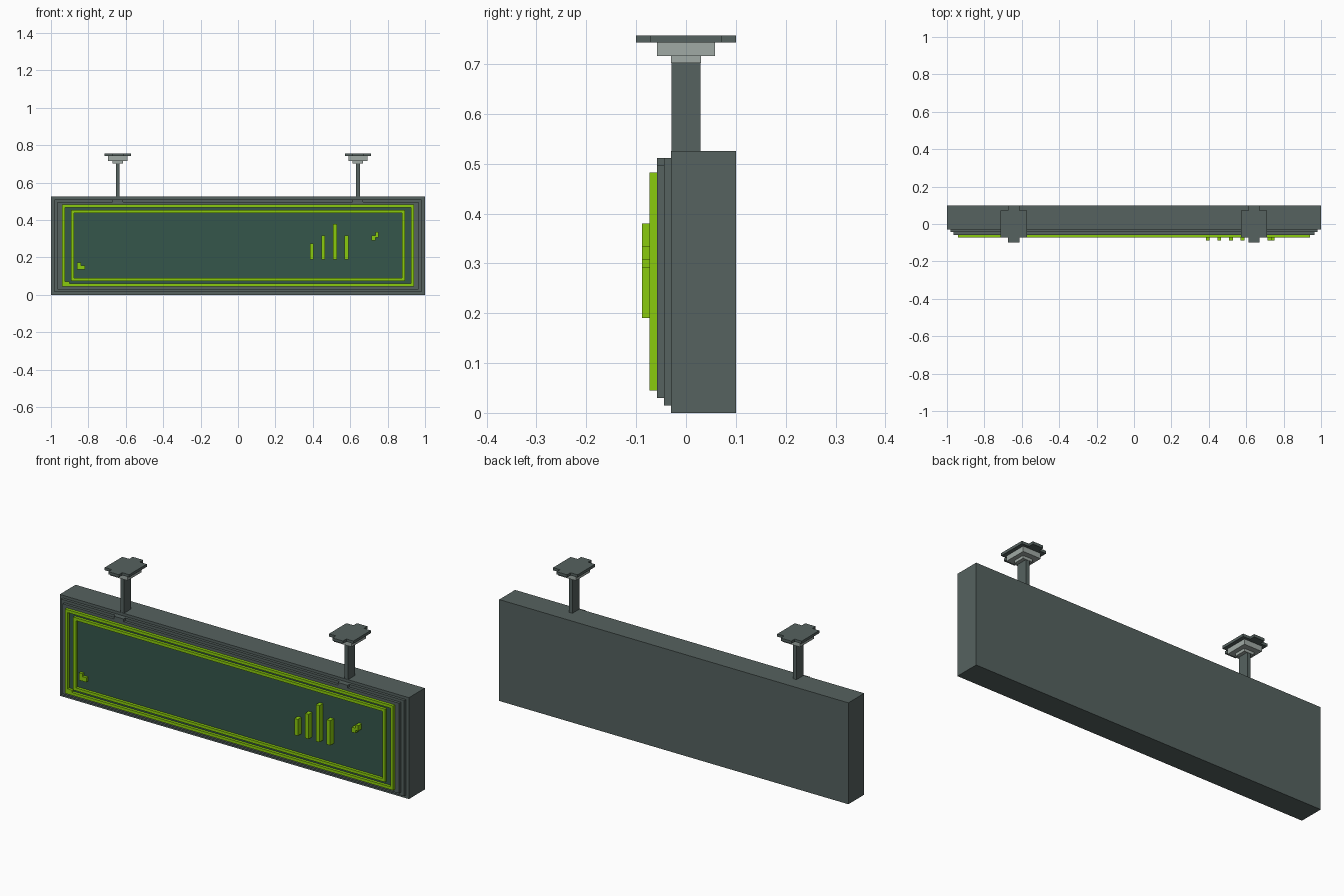
import bpy, bmesh

if "Cube" in bpy.data.objects:
    bpy.data.objects.remove(bpy.data.objects["Cube"])


def material(name, rgb):
    m = bpy.data.materials.new(name)
    m.diffuse_color = (*rgb, 1)
    m.use_nodes = True
    m.node_tree.nodes["Principled BSDF"].inputs["Base Color"].default_value = m.diffuse_color
    return m


GREY = material("slate grey", (0.092, 0.122, 0.115))
LIGHT = material("light grey", (0.35, 0.40, 0.375))
PANEL = material("dark teal", (0.035, 0.093, 0.070))
GREEN = material("lime green", (0.255, 0.60, 0.004))


def boxes(name, mat, parts):
    """One object from boxes given as (x0, x1, y0, y1, z0, z1)."""
    bm = bmesh.new()
    for x0, x1, y0, y1, z0, z1 in parts:
        for v in bmesh.ops.create_cube(bm, size=1)["verts"]:
            v.co = (x1 if v.co.x > 0 else x0,
                    y1 if v.co.y > 0 else y0,
                    z1 if v.co.z > 0 else z0)
    me = bpy.data.meshes.new(name)
    bm.to_mesh(me)
    bm.free()
    me.materials.append(mat)
    ob = bpy.data.objects.new(name, me)
    bpy.context.collection.objects.link(ob)
    return ob


def ring(name, hx, z0, z1, t):
    """Raised rectangular border on the sign face."""
    y0, y1 = -0.073, -0.058
    boxes(name, GREEN, [
        (-hx, hx, y0, y1, z0, z0 + t), (-hx, hx, y0, y1, z1 - t, z1),
        (-hx, -hx + t, y0, y1, z0 + t, z1 - t),
        (hx - t, hx, y0, y1, z0 + t, z1 - t)])


# Sign case with two stepped front layers
boxes("sign_case", GREY, [(-1, 1, -0.03, 0.1, 0, 0.525)])
boxes("front_step_outer", GREY, [(-0.982, 0.982, -0.044, -0.03, 0.015, 0.511)])
boxes("front_step_inner", GREY, [(-0.964, 0.964, -0.058, -0.044, 0.03, 0.497)])

# Display panel and green borders
boxes("display_panel", PANEL, [(-0.932, 0.932, -0.0588, -0.056, 0.053, 0.474)])
ring("outer_border", 0.94, 0.045, 0.482, 0.015)
ring("inner_border", 0.893, 0.075, 0.453, 0.015)
boxes("border_corner_block", GREEN, [(-0.925, -0.9, -0.073, -0.058, 0.06, 0.072)])

# Raised marks on the panel
boxes("level_bars", GREEN, [
    (x, x + 0.02, -0.088, -0.058, 0.19, top)
    for x, top in ((0.384, 0.275), (0.446, 0.318), (0.508, 0.38), (0.57, 0.318))])
boxes("right_mark", GREEN, [
    (0.713, 0.734, -0.088, -0.058, 0.292, 0.318),
    (0.734, 0.75, -0.088, -0.058, 0.307, 0.335)])
boxes("left_mark", GREEN, [
    (-0.86, -0.84, -0.073, -0.058, 0.135, 0.173),
    (-0.84, -0.818, -0.073, -0.058, 0.135, 0.158)])

# Two ceiling hangers
for side, cx in (("left", -0.643), ("right", 0.641)):
    def c(hx, hy, z0, z1):
        return (cx - hx, cx + hx, -hy, hy, z0, z1)
    boxes(side + "_hanger_clip", GREY,
          [(cx - 0.028, cx + 0.028, -0.058, -0.03, 0.497, 0.511)])
    boxes(side + "_hanger_rod", GREY, [c(0.01, 0.029, 0.52, 0.702)])
    boxes(side + "_hanger_collar", LIGHT,
          [c(0.028, 0.03, 0.702, 0.716), c(0.051, 0.058, 0.716, 0.743)])
    boxes(side + "_ceiling_plate", GREY, [
        c(0.07, 0.072, 0.743, 0.757),
        (cx - 0.03, cx + 0.03, -0.1, -0.072, 0.743, 0.757),
        (cx - 0.03, cx + 0.03, 0.072, 0.1, 0.743, 0.757)])
